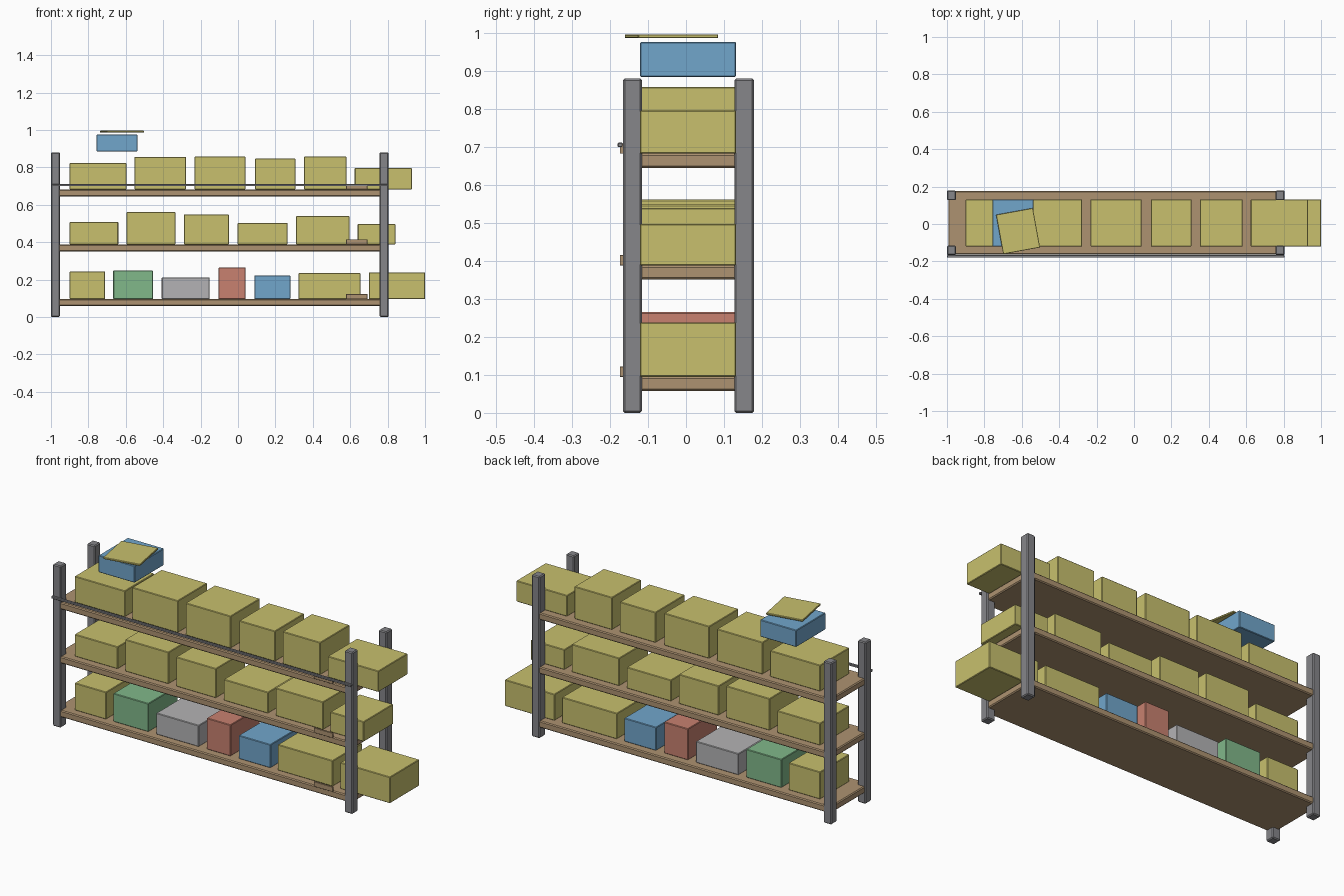
import bpy
import bmesh
from mathutils import Matrix

cube = bpy.data.objects.get("Cube")
if cube:
    bpy.data.objects.remove(cube, do_unlink=True)


def material(name, r, g, b):
    m = bpy.data.materials.new(name)
    m.use_nodes = True
    m.diffuse_color = (r, g, b, 1)
    bsdf = next(n for n in m.node_tree.nodes if n.type == 'BSDF_PRINCIPLED')
    bsdf.inputs["Base Color"].default_value = (r, g, b, 1)
    return m


STEEL = material("steel grey", .24, .24, .255)
WOOD = material("board brown", .42, .29, .165)
YELLOW = material("box yellow", .58, .53, .155)
GREEN = material("box green", .22, .48, .255)
GREY = material("box grey", .455, .45, .46)
RED = material("box red", .58, .22, .16)
BLUE = material("box blue", .165, .38, .6)


def block(name, xs, ys, zs, mat, bevel=.003, turn=0):
    """Bevelled box between the given limits, turned about its own z axis."""
    size = [b - a for a, b in (xs, ys, zs)]
    mesh = bpy.data.meshes.new(name)
    bm = bmesh.new()
    bmesh.ops.create_cube(bm, size=1, matrix=Matrix.Diagonal((*size, 1)))
    bmesh.ops.bevel(bm, geom=bm.edges[:], offset=bevel, segments=1, affect='EDGES')
    bm.to_mesh(mesh)
    bm.free()
    mesh.materials.append(mat)
    ob = bpy.data.objects.new(name, mesh)
    ob.location = [(a + b) / 2 for a, b in (xs, ys, zs)]
    ob.rotation_euler.z = turn
    bpy.context.scene.collection.objects.link(ob)
    return ob


# Four corner posts
for side, xs in (("right", (-1, -.952)), ("left", (.757, .805))):
    for end, ys in (("front", (-.166, -.116)), ("back", (.127, .179))):
        block(f"{end}_{side}_post", xs, ys, (0, .88), STEEL, .005)

# Boards with a label plate standing at the front edge
LEVELS = {"lower": .095, "middle": .388, "upper": .682}
for level, z in LEVELS.items():
    block(f"{level}_shelf", (-.993, .798), (-.163, .176), (z - .037, z), WOOD, .005)
    block(f"{level}_label", (.578, .692), (-.174, -.165), (z, z + .027), WOOD, .001)

# Thin retaining rail across the upper shelf
block("front_rail", (-1, .805), (-.18, -.167), (.699, .711), STEEL, .002)

# Stored boxes: left edge, right edge, top height, colour
DEPTH = (-.121, .132)
ROWS = {
    "lower": [(-.9, -.71, .243, YELLOW), (-.667, -.455, .249, GREEN),
              (-.408, -.152, .211, GREY), (-.104, .04, .265, RED),
              (.088, .28, .222, BLUE), (.324, .655, .235, YELLOW),
              (.7, 1, .238, YELLOW)],
    "middle": [(-.9, -.64, .508, YELLOW), (-.596, -.334, .561, YELLOW),
               (-.289, -.048, .548, YELLOW), (-.002, .265, .503, YELLOW),
               (.31, .597, .539, YELLOW), (.64, .842, .497, YELLOW)],
    "upper": [(-.9, -.597, .824, YELLOW), (-.553, -.278, .856, YELLOW),
              (-.232, .04, .857, YELLOW), (.091, .307, .847, YELLOW),
              (.353, .58, .858, YELLOW), (.624, .93, .796, YELLOW)],
}
for level, row in ROWS.items():
    for i, (x0, x1, top, mat) in enumerate(row, 1):
        block(f"{level}_box_{i}", (x0, x1), DEPTH, (LEVELS[level], top), mat)

# Open box above the upper row with a loose, turned lid
block("top_box", (-.756, -.538), DEPTH, (.884, .976), BLUE)
block("loose_lid", (-.72, -.52), (-.145, .069), (.986, .996), YELLOW, .002, turn=.18)
